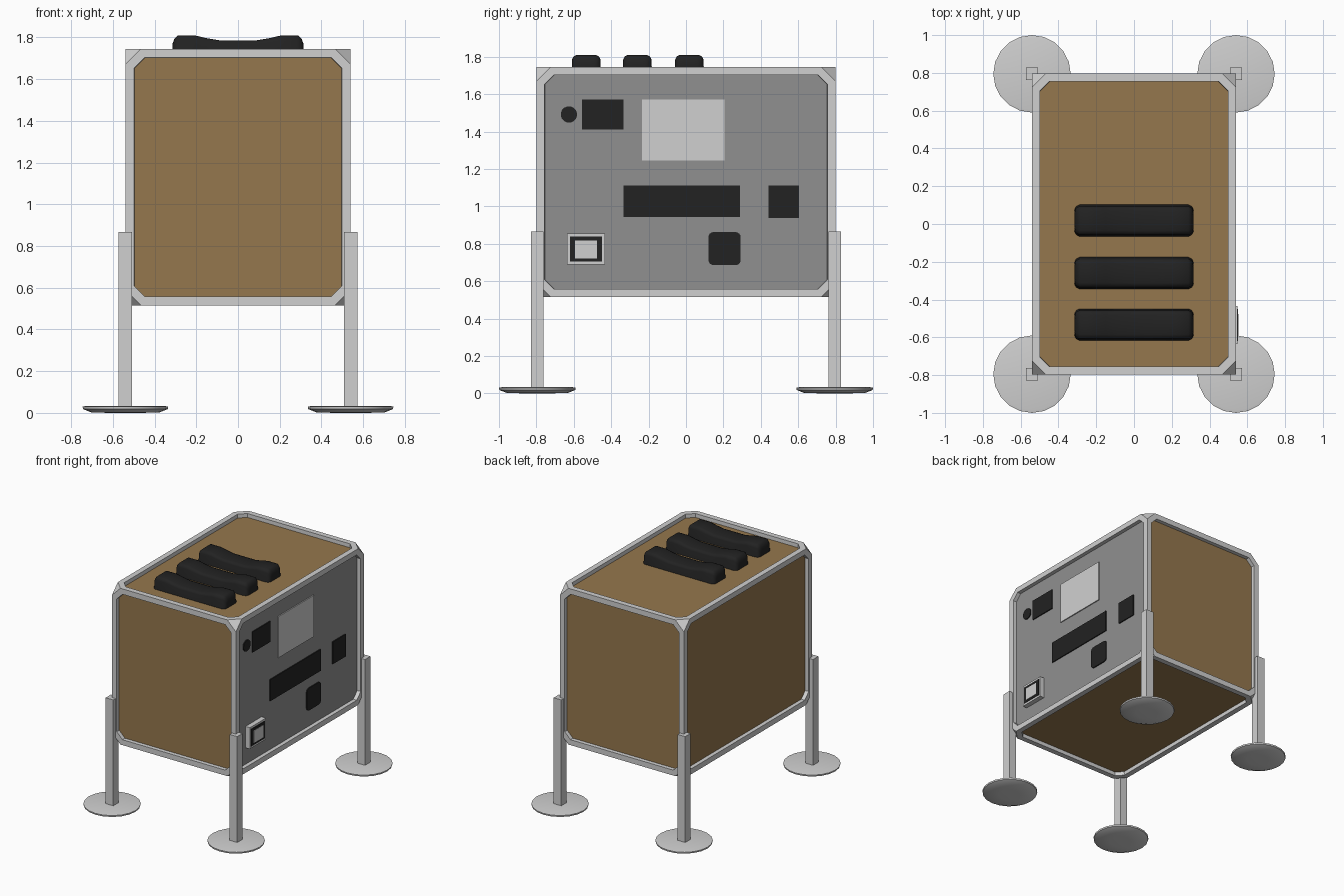
import bpy, bmesh, math
from mathutils import Vector

if "Cube" in bpy.data.objects:
    bpy.data.objects.remove(bpy.data.objects["Cube"])


def mat(name, r, g, b):
    m = bpy.data.materials.new(name)
    m.diffuse_color = (r, g, b, 1)
    m.use_nodes = True
    m.node_tree.nodes["Principled BSDF"].inputs["Base Color"].default_value = m.diffuse_color
    return m


METAL = mat("pale metal", 0.63, 0.63, 0.63)
WOOD = mat("brown panel", 0.30, 0.185, 0.075)
GREY = mat("grey panel", 0.28, 0.28, 0.28)
BLACK = mat("black plastic", 0.016, 0.016, 0.016)


def finish(bm, name, *mats):
    bmesh.ops.recalc_face_normals(bm, faces=bm.faces)
    me = bpy.data.meshes.new(name)
    bm.to_mesh(me)
    bm.free()
    ob = bpy.data.objects.new(name, me)
    bpy.context.collection.objects.link(ob)
    for m in mats:
        me.materials.append(m)
    return ob


def smooth(ob, deg):
    bpy.ops.object.select_all(action='DESELECT')
    ob.select_set(True)
    bpy.context.view_layer.objects.active = ob
    bpy.ops.object.shade_smooth_by_angle(angle=math.radians(deg))


def loft(bm, rings):
    # skin a list of equal-length closed rings and cap both ends
    vs = [[bm.verts.new(p) for p in ring] for ring in rings]
    n = len(vs[0])
    for a, b in zip(vs, vs[1:]):
        for i in range(n):
            bm.faces.new((a[i], a[(i + 1) % n], b[(i + 1) % n], b[i]))
    bm.faces.new(vs[0])
    bm.faces.new(vs[-1])


def box(name, lo, hi, m):
    bm = bmesh.new()
    loft(bm, [[(lo[0], lo[1], z), (hi[0], lo[1], z), (hi[0], hi[1], z), (lo[0], hi[1], z)]
              for z in (lo[2], hi[2])])
    return finish(bm, name, m)


# Cabinet: box with cut corners, each side inset into a rim with a sunken panel
HX, HY, HZ, CZ, CUT = 0.54, 0.798, 0.615, 1.13, 0.075
RECESS = 0.03
bm = bmesh.new()
for sx in (-1, 1):
    for sy in (-1, 1):
        for sz in (-1, 1):
            for ax in range(3):
                p = Vector((sx * HX, sy * HY, CZ + sz * HZ))
                p[ax] -= (sx, sy, sz)[ax] * CUT
                bm.verts.new(p)
bmesh.ops.convex_hull(bm, input=bm.verts)
bmesh.ops.dissolve_limit(bm, angle_limit=0.02, verts=bm.verts, edges=bm.edges)
bmesh.ops.recalc_face_normals(bm, faces=bm.faces)
sides = [f for f in bm.faces if f.calc_area() > 0.5]
bmesh.ops.inset_individual(bm, faces=sides, thickness=0.046)
bmesh.ops.inset_individual(bm, faces=sides, thickness=0.001, depth=-RECESS)
for f in sides:
    f.material_index = 2 if f.normal.x > 0.9 else 1
finish(bm, "cabinet", METAL, WOOD, GREY)

# Legs and round feet
for sx in (-1, 1):
    for sy in (-1, 1):
        side = ("front" if sy < 0 else "back") + ("_left" if sx < 0 else "_right")
        x, y = sx * 0.54, sy * 0.795
        box(side + "_leg", (x - 0.033, y - 0.033, 0.02), (x + 0.033, y + 0.033, 0.866), METAL)
        bm = bmesh.new()
        loft(bm, [[(x + r * math.sin(a * math.pi / 10), y + r * math.cos(a * math.pi / 10), z)
                   for a in range(20)]
                  for r, z in ((0.08, 0), (0.165, 0.003), (0.203, 0.018), (0.205, 0.03), (0.19, 0.033))])
        smooth(finish(bm, side + "_foot", METAL), 40)

# Three saddle-shaped pads on the top: (x, half width, height above panel)
BASE = CZ + HZ - RECESS - 0.003
half = [(0.315, 0.05, 0.035), (0.313, 0.064, 0.06), (0.305, 0.076, 0.082),
        (0.288, 0.084, 0.097), (0.205, 0.084, 0.097), (0.15, 0.084, 0.084),
        (0.09, 0.084, 0.074)]
stations = [(-x, w, h) for x, w, h in half] + half[::-1]
for i, cy in enumerate((-0.533, -0.26, 0.018)):
    bm = bmesh.new()
    rings = []
    for x, w, h in stations:
        prof = [(w, 0), (w, h * 0.15), (w - 0.007, h * 0.33), (w - 0.008, h * 0.75),
                (w - 0.016, h * 0.92), (w - 0.032, h)]
        prof += [(-a, b) for a, b in prof[::-1]]
        rings.append([(x, cy + a, BASE + b) for a, b in prof])
    loft(bm, rings)
    smooth(finish(bm, "top_pad_%d" % (i + 1), BLACK), 45)

# Fittings on the right-hand panel
PX = HX - RECESS


def plate(name, y0, y1, z0, z1, m, top=0.008, base=-0.001):
    return box(name, (PX + base, y0, z0), (PX + top, y1, z1), m)


plate("screen", -0.235, 0.207, 1.245, 1.57, METAL)
plate("upper_port", -0.557, -0.335, 1.41, 1.572, BLACK)
plate("wide_slot", -0.335, 0.29, 0.943, 1.112, BLACK)
plate("small_port", 0.44, 0.605, 0.937, 1.112, BLACK)


def outline_plate(name, pts):
    bm = bmesh.new()
    loft(bm, [[(x, y, z) for y, z in pts] for x in (PX - 0.001, PX + 0.008)])
    finish(bm, name, BLACK)


outline_plate("round_port", [(-0.626 + 0.044 * math.cos(math.radians(22.5 * k + 11.25)),
                              1.491 + 0.044 * math.sin(math.radians(22.5 * k + 11.25)))
                             for k in range(16)])
# rounded square: four corner arcs
pts = []
for q in range(4):
    cx, cz = (1, -1, -1, 1)[q], (1, 1, -1, -1)[q]
    for k in range(5):
        a = math.radians(90 * q + 22.5 * k)
        pts.append((0.206 + cx * 0.06 + 0.026 * math.cos(a), 0.774 + cz * 0.062 + 0.026 * math.sin(a)))
outline_plate("rounded_port", pts)

# Raised square control with dark ring and pale centre
plate("control_block", -0.635, -0.434, 0.688, 0.856, METAL, 0.038)
plate("control_ring", -0.62, -0.45, 0.704, 0.84, BLACK, 0.041, 0.036)
plate("control_centre", -0.594, -0.476, 0.721, 0.818, METAL, 0.044, 0.039)
